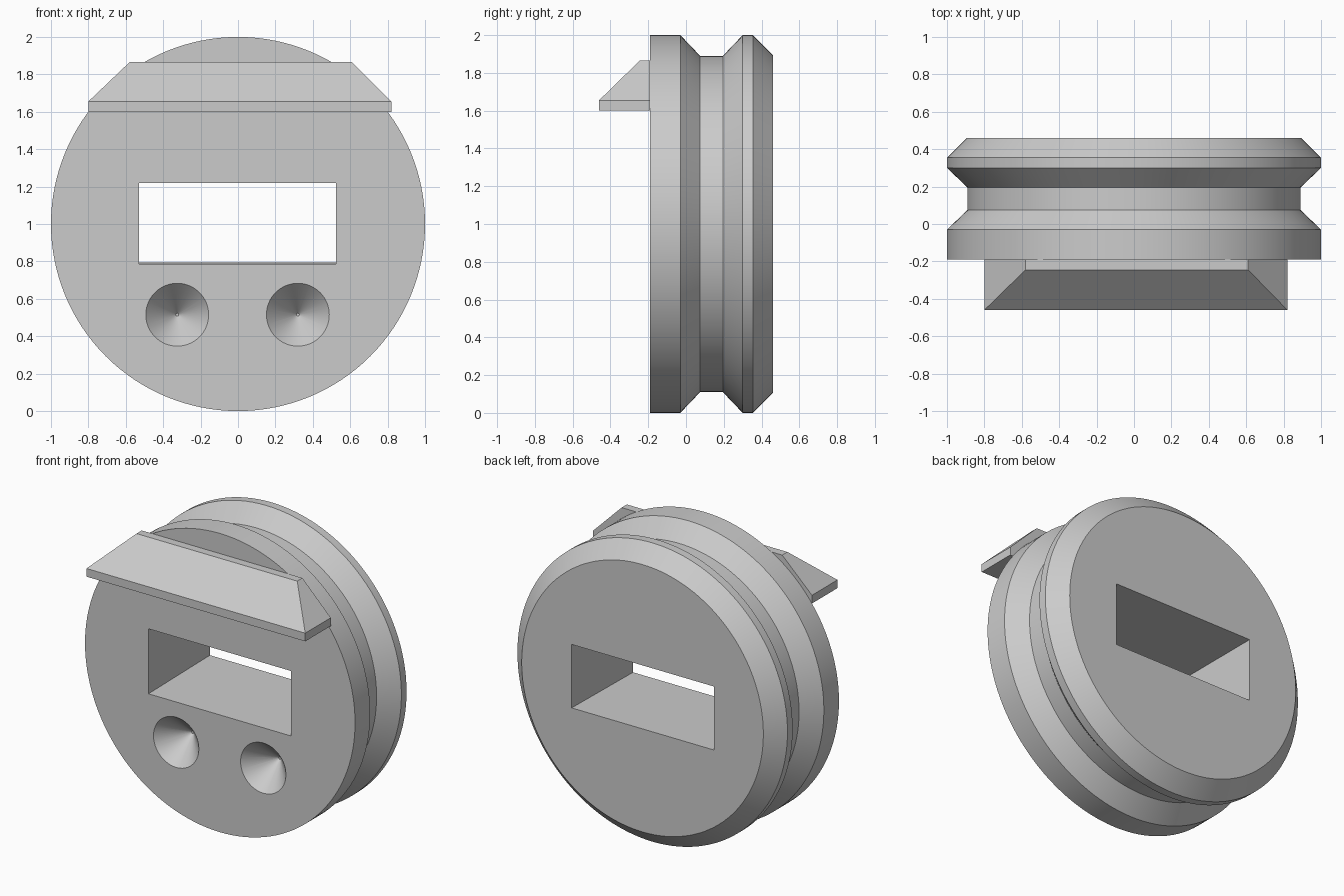
import bpy, bmesh, math
from mathutils import Vector

cube = bpy.data.objects.get("Cube")
if cube:
    bpy.data.objects.remove(cube, do_unlink=True)

grey = bpy.data.materials.new("plain grey")
grey.use_nodes = True
colour = (0.6, 0.6, 0.6, 1)
grey.diffuse_color = colour
grey.node_tree.nodes["Principled BSDF"].inputs["Base Color"].default_value = colour


def loft(name, rings):
    """Join rings of points with quads and close both ends."""
    bm = bmesh.new()
    loops = [[bm.verts.new(p) for p in ring] for ring in rings]
    n = len(loops[0])
    for a, b in zip(loops, loops[1:]):
        for i in range(n):
            j = (i + 1) % n
            bm.faces.new((a[i], a[j], b[j], b[i]))
    bm.faces.new(loops[0][::-1])
    bm.faces.new(loops[-1])
    bmesh.ops.recalc_face_normals(bm, faces=bm.faces)
    mesh = bpy.data.meshes.new(name)
    bm.to_mesh(mesh)
    bm.free()
    mesh.materials.append(grey)
    obj = bpy.data.objects.new(name, mesh)
    bpy.context.collection.objects.link(obj)
    return obj


def circle(x, y, z, r, n):
    return [Vector((x + r * math.cos(math.tau * i / n), y,
                    z + r * math.sin(math.tau * i / n))) for i in range(n)]


def lathe(name, x, z, profile, n):
    return loft(name, [circle(x, y, z, r, n) for y, r in profile])


def rect_y(y, x0, x1, z0, z1):
    return [(x0, y, z0), (x1, y, z0), (x1, y, z1), (x0, y, z1)]


def rect_z(z, x0, x1, y0, y1):
    return [(x0, y0, z), (x1, y0, z), (x1, y1, z), (x0, y1, z)]


def select_only(obj):
    bpy.ops.object.select_all(action="DESELECT")
    obj.select_set(True)
    bpy.context.view_layer.objects.active = obj


def cut(target, cutter):
    cutter.hide_render = True
    mod = target.modifiers.new("cut", "BOOLEAN")
    mod.operation = "DIFFERENCE"
    mod.solver = "EXACT"
    mod.object = cutter
    select_only(target)
    bpy.ops.object.modifier_apply(modifier=mod.name)
    bpy.data.objects.remove(cutter, do_unlink=True)


# Grooved wheel body with a chamfered back rim
body = lathe("body", 0, 1, [(-0.19, 1), (-0.03, 1), (0.075, 0.89), (0.195, 0.89),
                            (0.3, 1), (0.355, 1), (0.46, 0.895)], 128)

# Rectangular slot right through, its floor rising slightly to the back
cut(body, loft("slot_cutter", [rect_y(-0.32, -0.53, 0.525, 0.783, 1.22),
                               rect_y(0.59, -0.53, 0.525, 0.797, 1.22)]))

# Two conical dimples in the front face
for x in (-0.325, 0.32):
    cut(body, lathe("dimple_cutter", x, 0.515,
                    [(-0.29, 0.168), (-0.19, 0.168), (-0.015, 0.008)], 64))

select_only(body)
bpy.ops.object.shade_smooth_by_angle(angle=math.radians(30))

# Overhanging visor with sloped front and ends
loft("visor", [rect_z(1.6, -0.8, 0.82, -0.46, -0.19),
               rect_z(1.655, -0.8, 0.82, -0.46, -0.19),
               rect_z(1.865, -0.58, 0.61, -0.245, -0.19)])
